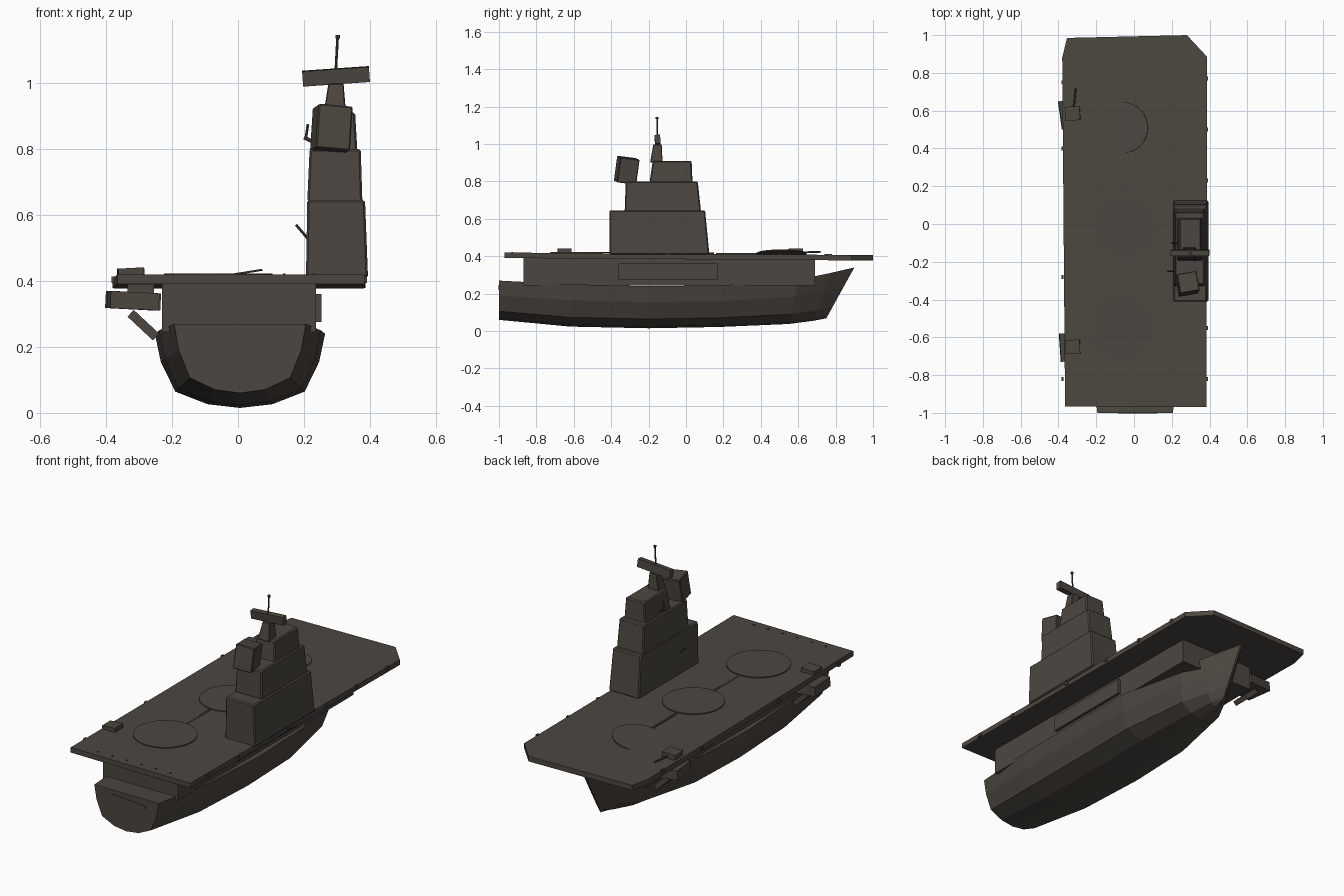
import bpy, bmesh, math
from mathutils import Vector, Matrix

cube = bpy.data.objects.get("Cube")
if cube:
    bpy.data.objects.remove(cube, do_unlink=True)

paint = bpy.data.materials.new("dark_warm_grey")
paint.use_nodes = True
GREY = (0.072, 0.062, 0.051, 1)
paint.diffuse_color = GREY
bsdf = paint.node_tree.nodes["Principled BSDF"]
bsdf.inputs["Base Color"].default_value = GREY
bsdf.inputs["Roughness"].default_value = 0.8


def finish(name, bm, bevel=0):
    bmesh.ops.recalc_face_normals(bm, faces=bm.faces)
    mesh = bpy.data.meshes.new(name)
    bm.to_mesh(mesh)
    bm.free()
    mesh.materials.append(paint)
    ob = bpy.data.objects.new(name, mesh)
    bpy.context.collection.objects.link(ob)
    if bevel:
        mod = ob.modifiers.new("soft_edges", "BEVEL")
        mod.width, mod.segments = bevel, 1
    return ob


def loft(name, rings, bevel=0):
    """Skin a list of equal-length closed rings and cap both ends."""
    bm = bmesh.new()
    rows = [[bm.verts.new(p) for p in ring] for ring in rings]
    n = len(rows[0])
    for a, b in zip(rows, rows[1:]):
        for i in range(n):
            j = (i + 1) % n
            bm.faces.new((a[i], a[j], b[j], b[i]))
    bm.faces.new(rows[0])
    bm.faces.new(rows[-1])
    return finish(name, bm, bevel)


def rect(x, y, z):
    return [(x[0], y[0], z), (x[1], y[0], z), (x[1], y[1], z), (x[0], y[1], z)]


def block(name, x, y, z, top_x=None, top_y=None, bevel=0):
    return loft(name, [rect(x, y, z[0]), rect(top_x or x, top_y or y, z[1])], bevel)


def turned_box(name, centre, size, angles=(0, 0, 0), bevel=0):
    bm = bmesh.new()
    bmesh.ops.create_cube(bm, size=1, matrix=Matrix.Diagonal((*size, 1)))
    ob = finish(name, bm, bevel)
    ob.location = centre
    ob.rotation_euler = [math.radians(a) for a in angles]
    return ob


def rod(name, a, b, radius, sides=8):
    a, b = Vector(a), Vector(b)
    bm = bmesh.new()
    bmesh.ops.create_cone(bm, cap_ends=True, segments=sides, radius1=radius,
                          radius2=radius, depth=(b - a).length)
    ob = finish(name, bm)
    ob.location = (a + b) / 2
    ob.rotation_euler = (b - a).to_track_quat("Z", "Y").to_euler()
    return ob


# Hull: one half section, mirrored and swept from transom to raked stem
half = [(1, 1), (0.93, 0.62), (0.76, 0.22), (0.38, 0.05), (0, 0)]
section = half + [(-w, h) for w, h in half[-2::-1]]
# keel y, sheer y, half width, keel z, sheer z
stations = [(-1, -1, 0.2, 0.06, 0.27), (-0.62, -0.62, 0.245, 0.024, 0.25),
            (-0.2, -0.2, 0.258, 0.015, 0.24), (0.18, 0.2, 0.25, 0.022, 0.245),
            (0.55, 0.6, 0.165, 0.038, 0.275), (0.68, 0.77, 0.08, 0.055, 0.31),
            (0.75, 0.9, 0.006, 0.068, 0.34)]
loft("hull", [[(0.006 + w * hw, yk + (ys - yk) * h, zk + (zs - zk) * h)
               for w, h in section] for yk, ys, hw, zk, zs in stations])

# Hangar body and its side panel
block("hangar", (-0.23, 0.237), (-0.87, 0.69), (0.245, 0.39))
block("hangar_side_panel", (0.235, 0.253), (-0.36, 0.17), (0.275, 0.36))
turned_box("transom_plate", (0.02, -1.001, 0.233), (0.21, 0.004, 0.014), (0, 4, 0))

# Flight deck, drooping slightly to the bow
outline = [(-0.365, -0.965), (0.383, -0.97), (0.387, 0.885), (0.28, 1),
           (-0.355, 0.985), (-0.38, 0.88)]
loft("flight_deck", [[(x, y, z - 0.007 * y) for x, y in outline] for z in (0.384, 0.413)])

# Deck markings: thin discs with a line down the middle
for label, x, y, r, tilt in (("aft", -0.06, -0.56, 0.165, 0), ("mid", -0.04, -0.01, 0.16, 0),
                             ("fore", -0.06, 0.51, 0.135, -9)):
    disc = rod(label + "_deck_disc", (x, y, 0.413 - 0.007 * y), (x, y, 0.419 - 0.007 * y), r, 32)
    disc.rotation_euler = (0, math.radians(tilt), 0)
for y0, y1 in ((-0.88, -0.73), (-0.39, -0.18), (0.16, 0.38)):
    block("deck_line", (-0.056, -0.046), (y0, y1), (0.405, 0.418))

# Island tiers
block("island_lower", (0.206, 0.394), (-0.41, 0.125), (0.41, 0.645),
      (0.21, 0.385), (-0.41, 0.102), 0.006)
block("island_middle", (0.21, 0.377), (-0.328, 0.08), (0.64, 0.8),
      (0.217, 0.372), (-0.322, 0.063), 0.006)
block("island_bridge", (0.228, 0.362), (-0.195, 0.035), (0.79, 0.91),
      (0.24, 0.355), (-0.178, 0.03), 0.006)
turned_box("funnel", (0.283, -0.317, 0.86), (0.105, 0.105, 0.135), (-7, 5, 10), 0.004)

# Mast, radar and aerials
block("mast_base", (0.258, 0.328), (-0.192, -0.125), (0.9, 0.998),
      (0.274, 0.32), (-0.175, -0.13), 0.003)
turned_box("radar", (0.297, -0.152, 1.02), (0.203, 0.03, 0.046), (5, -4, 0))
rod("mast_aerial", (0.296, -0.155, 1.03), (0.302, -0.155, 1.142), 0.004)
rod("mast_tip", (0.302, -0.155, 1.134), (0.302, -0.155, 1.145), 0.007)
rod("lower_aerial", (0.176, -0.25, 0.57), (0.21, -0.25, 0.53), 0.004)
rod("upper_aerial", (0.212, -0.1, 0.875), (0.206, -0.1, 0.835), 0.004)
rod("bridge_arm", (0.2, -0.1, 0.835), (0.24, -0.1, 0.815), 0.006)

# Gun platforms under the port edge, with braces and guns on deck
for label, y, turn in (("aft", -0.65, 4), ("fore", 0.585, 8)):
    turned_box(label + "_gun_platform", (-0.318, y, 0.34), (0.148, 0.15, 0.052), (0, 3, turn))
    block(label + "_platform_neck", (-0.335, -0.255), (y - 0.05, y + 0.05), (0.355, 0.39))
    turned_box(label + "_platform_brace", (-0.287, y, 0.266), (0.105, 0.09, 0.028), (0, 43, 0))
    turned_box(label + "_gun_house", (-0.325, y, 0.425), (0.078, 0.074, 0.028), (0, -3, turn / 2))
rod("fore_gun_barrel", (-0.32, 0.6, 0.42), (-0.308, 0.72, 0.424), 0.005)

# Small edge fittings along both sides of the deck
for y in (-0.82, -0.55, -0.1, 0.23, 0.5, 0.77):
    turned_box("starboard_edge_fitting", (0.386, y, 0.403), (0.01, 0.02, 0.02))
for y in (-0.82, -0.28, 0.4, 0.75):
    turned_box("port_edge_fitting", (-0.378, y, 0.403), (0.01, 0.02, 0.02))

# Stern deck studs
for i in range(6):
    turned_box("stern_stud", (-0.22 + 0.09 * i, -0.93, 0.42), (0.008, 0.008, 0.006))
